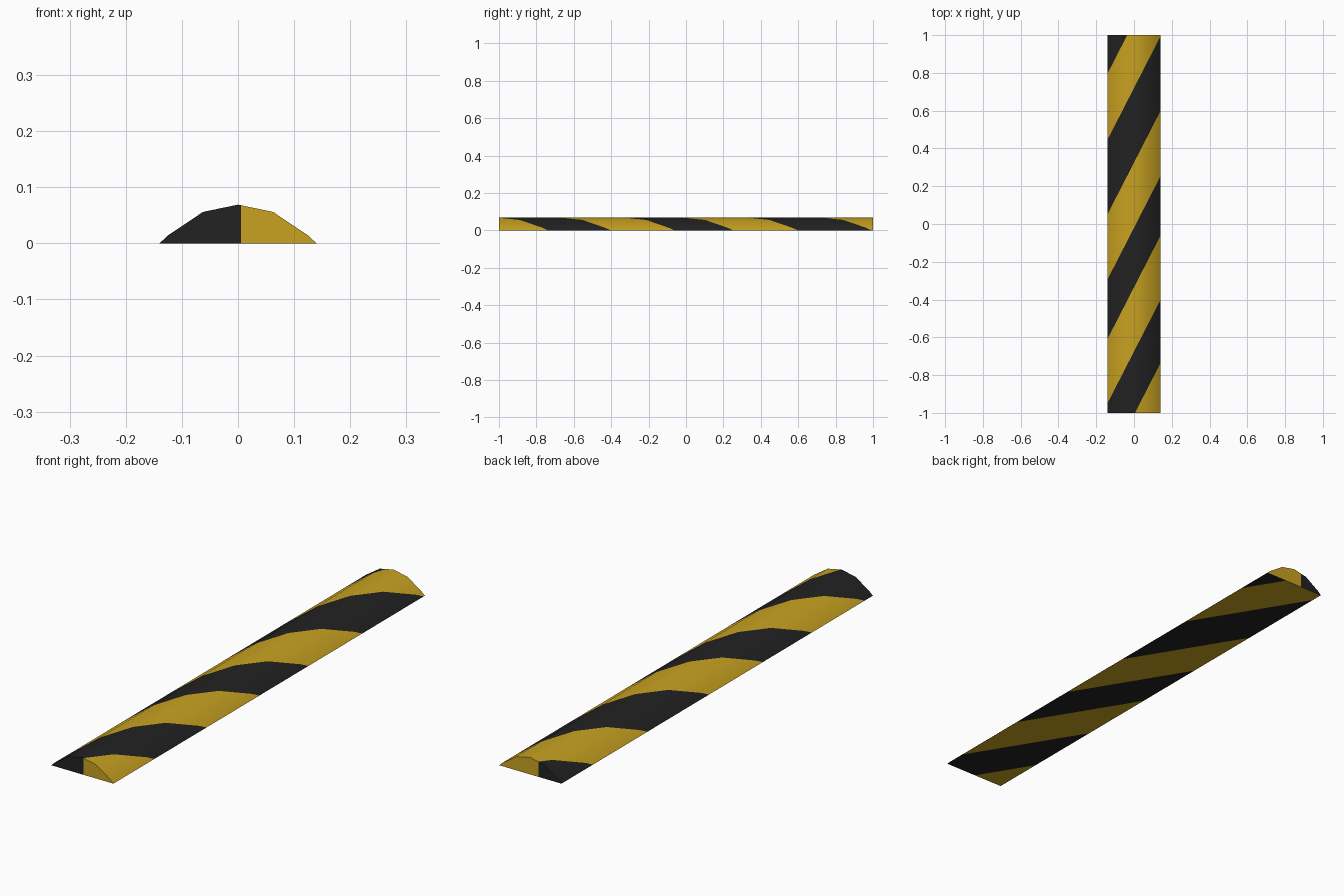
import bpy
import bmesh
from math import radians
from mathutils import Vector

default = bpy.data.objects.get("Cube")
if default:
    bpy.data.objects.remove(default, do_unlink=True)


def make_material(name, rgb):
    mat = bpy.data.materials.new(name)
    mat.use_nodes = True
    colour = (*rgb, 1.0)
    mat.diffuse_color = colour
    bsdf = next(n for n in mat.node_tree.nodes if n.type == 'BSDF_PRINCIPLED')
    bsdf.inputs["Base Color"].default_value = colour
    return mat


MATERIALS = [make_material("safety yellow", (0.58, 0.36, 0.015)),
             make_material("rubber black", (0.016, 0.016, 0.016))]

# Where each diagonal stripe edge crosses the centre line
STRIPE_EDGES = [-1.01, -0.675, -0.335, -0.02, 0.325, 0.72, 1.07]

# Right half of the domed cross-section, from the crown to the ground
HALF = [(0, 0.069), (0.0625, 0.056), (0.125, 0.014), (0.14, 0)]
PROFILE = [(-x, z) for x, z in reversed(HALF[1:])] + HALF


def striped_object(name, bm, slope, edges):
    """Cut the mesh along the diagonals y = c + slope * x and colour the bands."""
    for c in edges:
        bmesh.ops.bisect_plane(
            bm, geom=bm.verts[:] + bm.edges[:] + bm.faces[:], dist=1e-5,
            plane_co=(0, c, 0), plane_no=Vector((-slope, 1, 0)).normalized())
    for face in bm.faces:
        centre = face.calc_center_median()
        offset = centre.y - slope * centre.x
        face.material_index = sum(offset > c for c in edges) % 2
    mesh = bpy.data.meshes.new(name)
    bm.to_mesh(mesh)
    bm.free()
    for mat in MATERIALS:
        mesh.materials.append(mat)
    obj = bpy.data.objects.new(name, mesh)
    bpy.context.collection.objects.link(obj)
    bpy.ops.object.select_all(action='DESELECT')
    obj.select_set(True)
    bpy.context.view_layer.objects.active = obj
    bpy.ops.object.shade_smooth_by_angle(angle=radians(35))
    return obj


# Domed strip with closed ends
bm = bmesh.new()
front, back = [[bm.verts.new((x, y, z)) for x, z in PROFILE] for y in (-1, 1)]
for i in range(len(PROFILE) - 1):
    bm.faces.new((front[i], back[i], back[i + 1], front[i + 1]))
bm.faces.new(front)
bm.faces.new(back[::-1])
for face in bm.faces:
    face.normal_update()
    outward = face.calc_center_median() - Vector((0, 0, -0.02))
    if face.normal.dot(outward) < 0:
        face.normal_flip()
striped_object("speed_bump_dome", bm, 1.95, STRIPE_EDGES)

# Flat underside, with its stripes leaning the other way
bm = bmesh.new()
half_width = HALF[-1][0]
corners = [(-half_width, -1), (-half_width, 1), (half_width, 1), (half_width, -1)]
bm.faces.new([bm.verts.new((x, y, 0)) for x, y in corners])
striped_object("speed_bump_underside", bm, -1.64, STRIPE_EDGES)
